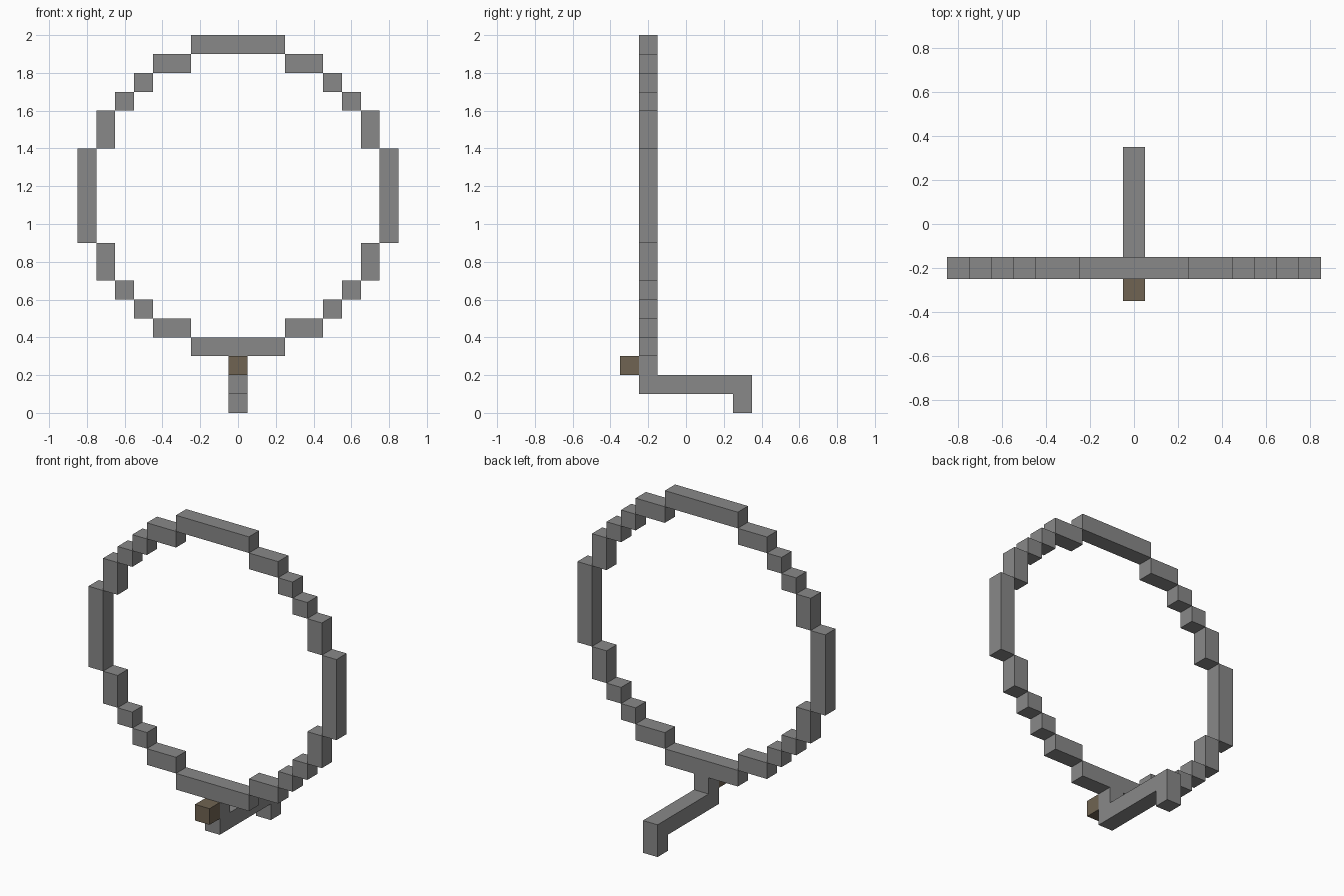
import bpy
import bmesh
from mathutils import Matrix, Vector

if "Cube" in bpy.data.objects:
    bpy.data.objects.remove(bpy.data.objects["Cube"], do_unlink=True)


def make_material(name, color):
    mat = bpy.data.materials.new(name)
    mat.use_nodes = True
    mat.diffuse_color = color
    mat.node_tree.nodes["Principled BSDF"].inputs["Base Color"].default_value = color
    return mat


def add_box(bm, low, high):
    low, high = Vector(low), Vector(high)
    place = Matrix.Translation((low + high) / 2) @ Matrix.Diagonal((*(high - low), 1))
    bmesh.ops.create_cube(bm, size=1, matrix=place)


def make_object(name, boxes, mat):
    bm = bmesh.new()
    for low, high in boxes:
        add_box(bm, low, high)
    mesh = bpy.data.meshes.new(name)
    bm.to_mesh(mesh)
    bm.free()
    mesh.materials.append(mat)
    obj = bpy.data.objects.new(name, mesh)
    bpy.context.collection.objects.link(obj)
    return obj


grey = make_material("grey metal", (0.25, 0.25, 0.25, 1))
brown = make_material("brown", (0.16, 0.127, 0.085, 1))

BACK, FRONT = -0.15, -0.25
MID = 1.15  # height of the ring's centre
HALF = 0.05  # half the thickness of a bar

# Stepped ring: one quarter as (x start, x end, bottom, top) above the centre
steps = [
    (0.25, 0.45, 0.65, 0.75),
    (0.45, 0.55, 0.55, 0.65),
    (0.55, 0.65, 0.45, 0.55),
    (0.65, 0.75, 0.25, 0.45),
]
ring = []
for sx in (-1, 1):
    for sz in (-1, 1):
        for x0, x1, z0, z1 in steps:
            xs = sorted((sx * x0, sx * x1))
            zs = sorted((MID + sz * z0, MID + sz * z1))
            ring.append(((xs[0], FRONT, zs[0]), (xs[1], BACK, zs[1])))
    # Long upright side bar
    xs = sorted((sx * 0.75, sx * 0.85))
    ring.append(((xs[0], FRONT, MID - 0.25), (xs[1], BACK, MID + 0.25)))
# Long top and bottom bars
for z in (0.3, 1.9):
    ring.append(((-0.25, FRONT, z), (0.25, BACK, z + 0.1)))
make_object("ring", ring, grey)

# Bracket under the ring
make_object("stem", [((-HALF, FRONT, 0.2), (HALF, BACK, 0.3))], grey)
make_object("arm", [((-HALF, FRONT, 0.1), (HALF, 0.35, 0.2))], grey)
make_object("foot", [((-HALF, 0.25, 0), (HALF, 0.35, 0.1))], grey)

# Knob on the front of the stem
make_object("knob", [((-HALF, -0.35, 0.2), (HALF, FRONT, 0.3))], brown)
